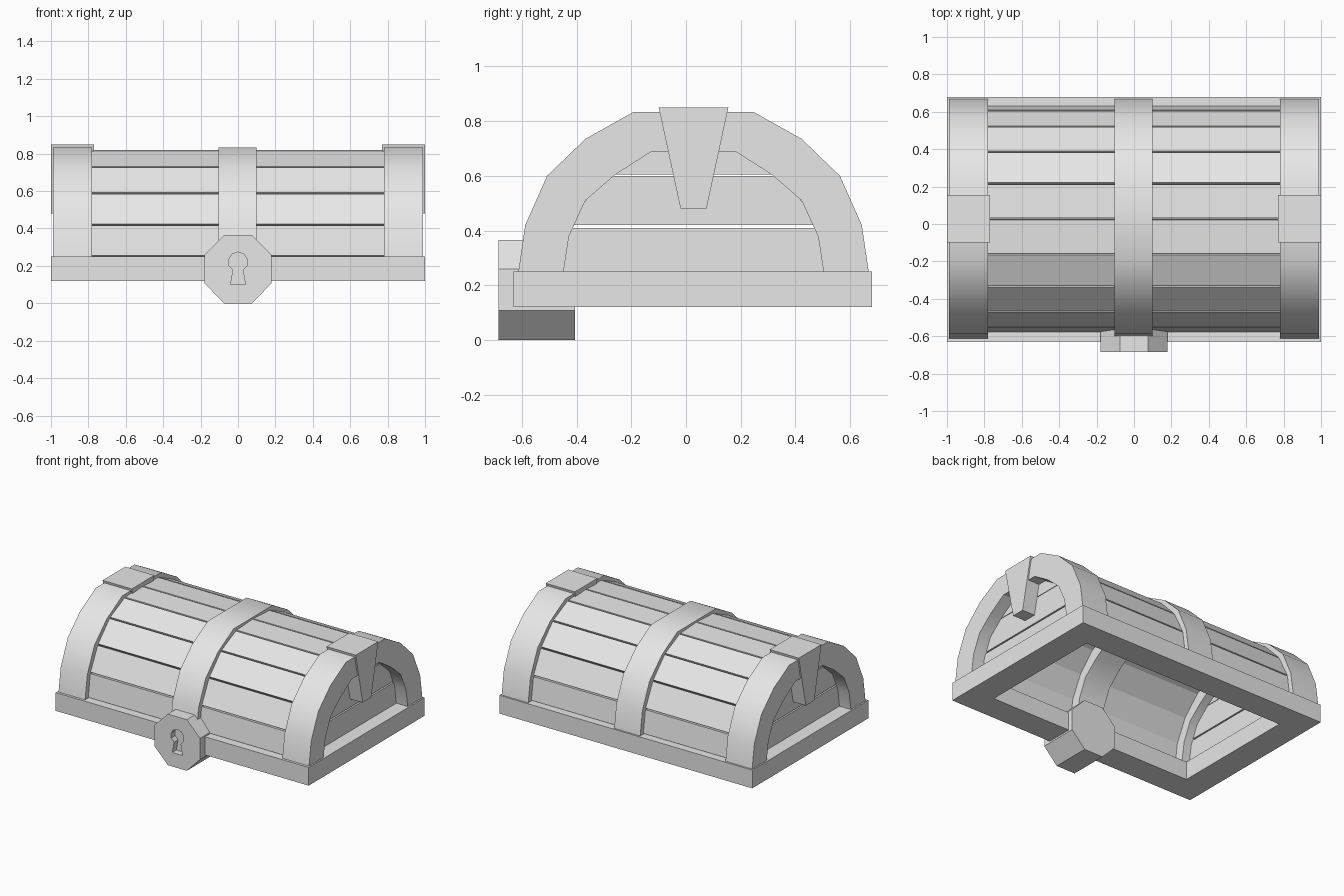
import bpy, bmesh, math

cube = bpy.data.objects.get("Cube")
if cube:
    bpy.data.objects.remove(cube, do_unlink=True)

grey = bpy.data.materials.new("plain_grey")
grey.use_nodes = True
grey.diffuse_color = (0.8, 0.8, 0.8, 1)
grey.node_tree.nodes["Principled BSDF"].inputs["Base Color"].default_value = grey.diffuse_color

MID = 0.0275     # depth centre of the vault
SPRING = 0.25    # height where the vault starts


def prism(name, pts, a, b, axis="x"):
    """Extrude a 2D outline (y, z) along x, (x, z) along y or (x, y) along z."""
    def place(p, t):
        if axis == "x":
            return (t, p[0], p[1])
        if axis == "y":
            return (p[0], t, p[1])
        return (p[0], p[1], t)
    bm = bmesh.new()
    rings = [[bm.verts.new(place(p, t)) for p in pts] for t in (a, b)]
    bm.faces.new(rings[0])
    bm.faces.new(rings[1][::-1])
    n = len(pts)
    for i in range(n):
        j = (i + 1) % n
        bm.faces.new((rings[0][i], rings[0][j], rings[1][j], rings[1][i]))
    bmesh.ops.recalc_face_normals(bm, faces=bm.faces)
    mesh = bpy.data.meshes.new(name)
    bm.to_mesh(mesh)
    bm.free()
    mesh.materials.append(grey)
    obj = bpy.data.objects.new(name, mesh)
    bpy.context.collection.objects.link(obj)
    return obj


def activate(obj):
    bpy.ops.object.select_all(action="DESELECT")
    obj.select_set(True)
    bpy.context.view_layer.objects.active = obj


def carve(obj, cutter):
    cutter.hide_render = True
    mod = obj.modifiers.new("cut", "BOOLEAN")
    mod.operation = "DIFFERENCE"
    mod.solver = "EXACT"
    mod.object = cutter
    activate(obj)
    bpy.ops.object.modifier_apply(modifier=mod.name)
    bpy.data.objects.remove(cutter, do_unlink=True)


def mirrored(half):
    """Full arch from its back half, listed from the foot to the crown."""
    return [(MID + w, z) for w, z in half] + [(MID - w, z) for w, z in reversed(half)]


def rect(x, y0, y1):
    return [(-x, y0), (x, y0), (x, y1), (-x, y1)]


# Base frame, open in the middle
frame = prism("base_frame", rect(1.0, -0.63, 0.68), 0.12, SPRING, "z")
carve(frame, prism("frame_cutter", rect(0.81, -0.44, 0.49), 0, 0.5, "z"))

# Arched bands
outer = [(0.64, SPRING), (0.615, 0.42), (0.535, 0.60), (0.395, 0.735), (0.22, 0.833)]
inner = [(0.475, SPRING), (0.455, 0.38), (0.395, 0.51), (0.285, 0.605), (0.155, 0.688)]
arch = mirrored(outer) + mirrored(inner)[::-1]
for name, x0, x1 in (("left_band", 0.78, 0.99), ("middle_band", -0.105, 0.1),
                     ("right_band", -0.99, -0.78)):
    band = prism(name, arch, x0, x1)
    activate(band)
    bpy.ops.object.shade_smooth_by_angle(angle=math.radians(32))

# Lid planks, five on each side of the crown
edges = [(0.605, SPRING), (0.58, 0.42), (0.495, 0.59), (0.36, 0.73), (0.19, 0.81), (0, 0.82)]
GAP, THICK = 0.005, 0.06
for side, label in ((1, "back"), (-1, "front")):
    for i, (p, q) in enumerate(zip(edges, edges[1:])):
        dw, dz = q[0] - p[0], q[1] - p[1]
        length = math.hypot(dw, dz)
        dw, dz = dw / length, dz / length
        a = (p[0] + dw * GAP, p[1] + dz * GAP)
        b = (q[0] - dw * GAP, q[1] - dz * GAP)
        # inner corners follow the inward normal of the plank
        inward = (-dz * THICK, dw * THICK)
        quad = [a, b, (b[0] + inward[0], b[1] + inward[1]), (a[0] + inward[0], a[1] + inward[1])]
        prism(f"{label}_plank_{i + 1}", [(MID + side * w, z) for w, z in quad], -0.9, 0.9)

# End boards and wedge clasps
boards = [(0.50, 0.24, 0.47, 0.41), (0.47, 0.42, 0.315, 0.60), (0.31, 0.604, 0.17, 0.70)]


def wedge(z):
    return 0.0475 + (z - 0.48) * 0.216


for side, label in ((1, "left"), (-1, "right")):
    for i, (w0, z0, w1, z1) in enumerate(boards):
        prism(f"{label}_end_board_{i + 1}", mirrored([(w0, z0), (w1, z1)]),
              side * 0.84, side * 0.9)
    for part, z0, x0 in (("wedge", 0.48, 0.89), ("wedge_cap", 0.70, 0.77)):
        prism(f"{label}_{part}", mirrored([(wedge(z0), z0), (wedge(0.85), 0.85)]),
              side * x0, side * 1.0)

# Eight-sided lock with a sunken keyhole
octagon = [(-0.075, 0), (0.075, 0), (0.18, 0.108), (0.18, 0.26),
           (0.075, 0.365), (-0.075, 0.365), (-0.18, 0.26), (-0.18, 0.108)]
lock = prism("lock", octagon, -0.685, -0.405, "y")
keyhole = [(-0.04, 0.1), (0.04, 0.1)]
for k in range(9):
    t = math.radians(-60 + k * 300 / 8)
    keyhole.append((0.052 * math.cos(t), 0.222 + 0.052 * math.sin(t)))
carve(lock, prism("keyhole_cutter", keyhole, -0.8, -0.64, "y"))
